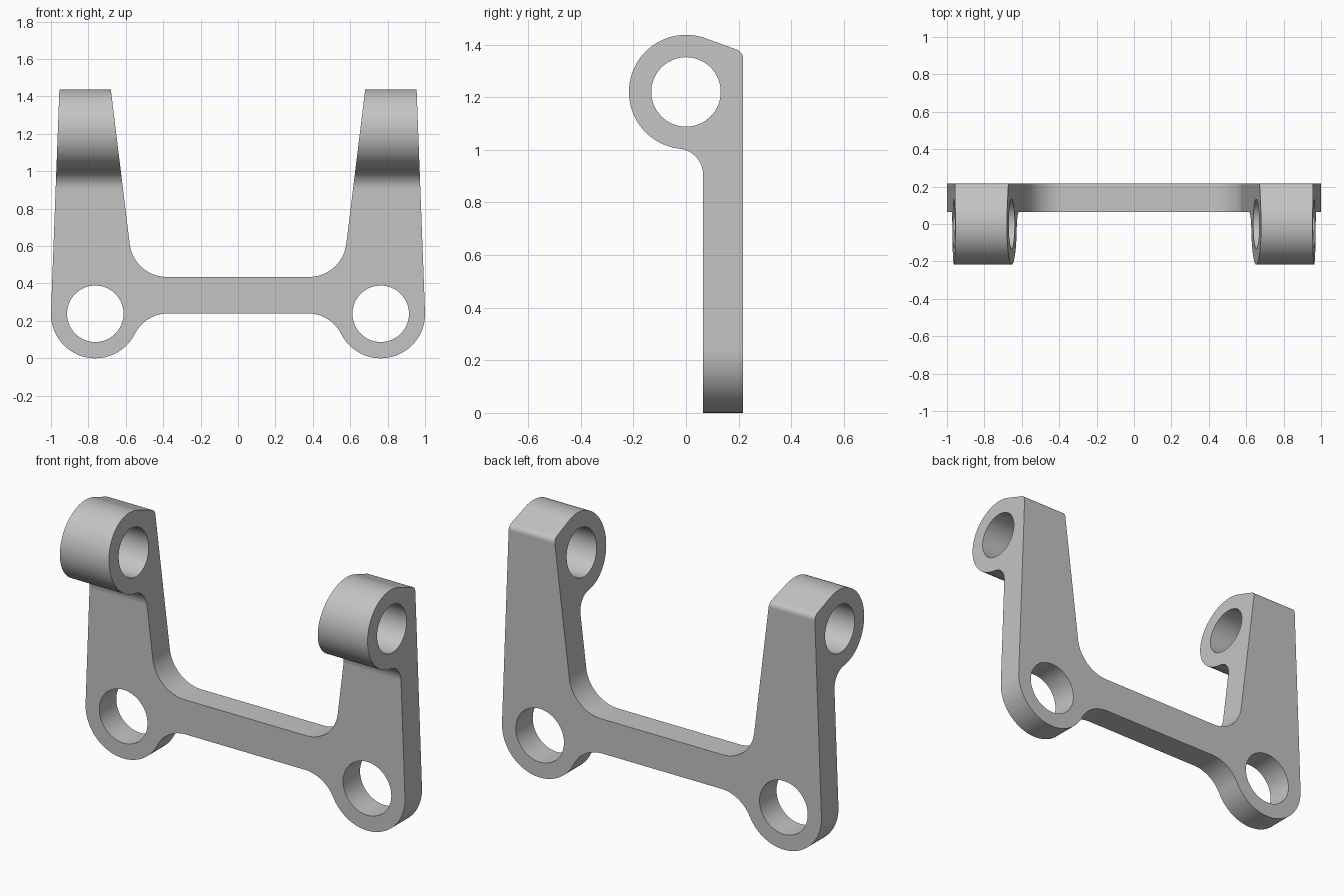
import bpy, bmesh
from math import cos, sin, radians, degrees, atan2, hypot, sqrt, acos

cube = bpy.data.objects.get("Cube")
if cube:
    bpy.data.objects.remove(cube, do_unlink=True)

grey = bpy.data.materials.new("plain grey")
grey.use_nodes = True
colour = (0.55, 0.55, 0.55, 1)
grey.diffuse_color = colour
grey.node_tree.nodes["Principled BSDF"].inputs["Base Color"].default_value = colour


def arc(cx, cy, r, start, end, steps=24):
    """Points on an arc, angles in degrees."""
    angles = [radians(start + (end - start) * i / steps) for i in range(steps + 1)]
    return [(cx + r * cos(a), cy + r * sin(a)) for a in angles]


def prism(name, points, axis, low, high):
    """Extrude a closed outline along x (outline in y, z) or y (outline in x, z)."""
    def place(u, v, d):
        return (d, u, v) if axis == "x" else (u, d, v)
    bm = bmesh.new()
    base = bm.faces.new([bm.verts.new(place(u, v, low)) for u, v in points])
    out = bmesh.ops.extrude_face_region(bm, geom=[base])
    moved = [g for g in out["geom"] if isinstance(g, bmesh.types.BMVert)]
    bmesh.ops.translate(bm, verts=moved, vec=place(0, 0, high - low))
    bmesh.ops.recalc_face_normals(bm, faces=bm.faces)
    mesh = bpy.data.meshes.new(name)
    bm.to_mesh(mesh)
    bm.free()
    mesh.materials.append(grey)
    obj = bpy.data.objects.new(name, mesh)
    bpy.context.collection.objects.link(obj)
    return obj


def combine(target, cutter, operation):
    bpy.context.view_layer.objects.active = target
    mod = target.modifiers.new("cut", "BOOLEAN")
    mod.operation, mod.object, mod.solver = operation, cutter, "EXACT"
    bpy.ops.object.modifier_apply(modifier=mod.name)
    bpy.data.objects.remove(cutter, do_unlink=True)


# Front outline: crossbar, two lower eyes and tapered arms
eye_x, eye_z, eye_r = 0.763, 0.237, 0.237
top_z, outer_x, inner_x, taper = 1.437, 0.955, 0.68, 7
bar_low, bar_high, fillet = 0.24, 0.435, 0.2

low_z = bar_low - fillet
low_x = eye_x - sqrt((eye_r + fillet) ** 2 - (eye_z - low_z) ** 2)
meet = degrees(atan2(eye_z - low_z, eye_x - low_x))
high_z = bar_high + fillet
slope = (inner_x - 0.58) / (top_z - 0.62)
high_x = inner_x - slope * (top_z - high_z) - fillet / cos(radians(taper))
# Direction in which the outer side touches the eye
dx, dz = outer_x - eye_x, top_z - eye_z
touch = degrees(atan2(dz, dx) - acos(eye_r / hypot(dx, dz)))

half = arc(low_x, low_z, fillet, 90, meet)
half += arc(eye_x, eye_z, eye_r, 180 + meet, 360 + touch, 48)[1:]
half += [(outer_x, top_z), (inner_x, top_z)]
half += arc(high_x, high_z, fillet, -taper, -90)
outline = half + [(-x, z) for x, z in reversed(half)]
bracket = prism("bracket", outline, "y", -0.4, 0.4)

# Side outline: plate with a round upper knuckle and a blunted rear corner
knuckle_z, knuckle_r, front, back = 1.22, 0.217, 0.065, 0.217
neck, corner, pitch = 0.1, 0.035, 70
neck_y = front - neck
neck_z = knuckle_z - sqrt((knuckle_r + neck) ** 2 - neck_y ** 2)
neck_angle = degrees(atan2(knuckle_z - neck_z, -neck_y))
corner_y = back - corner
rise = (knuckle_r - corner - corner_y * cos(radians(pitch))) / sin(radians(pitch))
side = [(front, -0.1), (back, -0.1)]
side += arc(corner_y, knuckle_z + rise, corner, 0, pitch, 10)
side += arc(0, knuckle_z, knuckle_r, pitch, 180 + neck_angle, 64)
side += arc(neck_y, neck_z, neck, neck_angle, 0, 20)[1:]
combine(bracket, prism("side_form", side, "x", -1.2, 1.2), "INTERSECT")

# Bores through the knuckles and the lower eyes
combine(bracket, prism("knuckle_bore", arc(0, knuckle_z, 0.132, 0, 360, 64)[:-1],
                       "x", -1.3, 1.3), "DIFFERENCE")
for s in (-1, 1):
    bore = arc(s * eye_x, 0.238, 0.151, 0, 360, 64)[:-1]
    combine(bracket, prism("eye_bore", bore, "y", -0.5, 0.5), "DIFFERENCE")

# Smooth curves, crisp edges and clean flats
bpy.ops.object.select_all(action="DESELECT")
bracket.select_set(True)
bpy.context.view_layer.objects.active = bracket
bpy.ops.object.shade_smooth_by_angle(angle=radians(25))
weighted = bracket.modifiers.new("even_normals", "WEIGHTED_NORMAL")
weighted.keep_sharp = True
